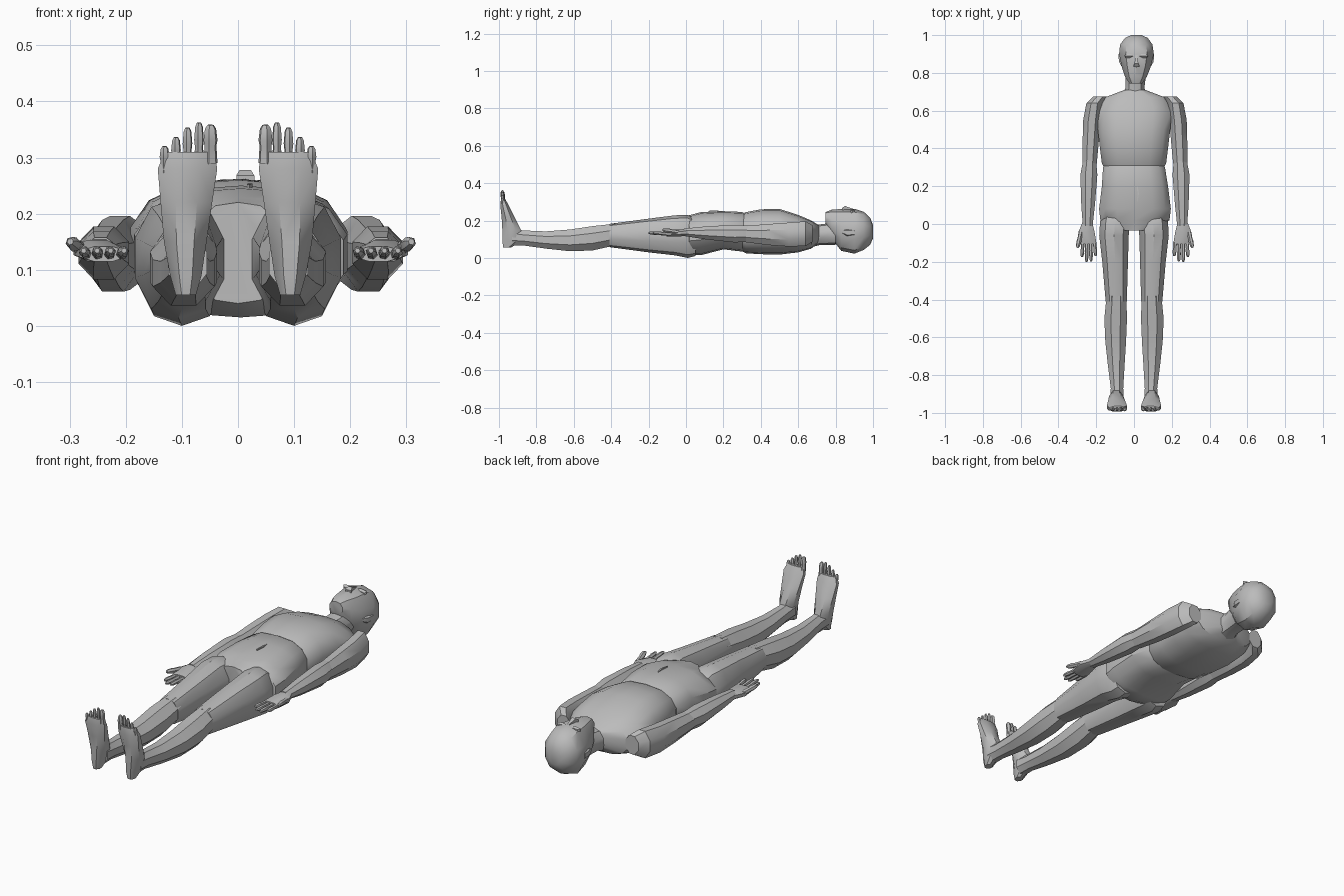
import bpy, bmesh, math
from mathutils import Vector

cube = bpy.data.objects.get("Cube")
if cube:
    bpy.data.objects.remove(cube, do_unlink=True)

# Single matte grey for the whole figure
grey = bpy.data.materials.new("mid_grey")
grey.use_nodes = True
tone = (.5, .5, .5, 1)
grey.diffuse_color = tone
shader = next(node for node in grey.node_tree.nodes if node.type == "BSDF_PRINCIPLED")
shader.inputs["Base Color"].default_value = tone


def finish(name, mesh_data, angle):
    """Turn a bmesh into a named, shaded object."""
    bmesh.ops.recalc_face_normals(mesh_data, faces=mesh_data.faces)
    mesh = bpy.data.meshes.new(name)
    mesh_data.to_mesh(mesh)
    mesh_data.free()
    mesh.materials.append(grey)
    obj = bpy.data.objects.new(name, mesh)
    bpy.context.collection.objects.link(obj)
    bpy.ops.object.select_all(action="DESELECT")
    obj.select_set(True)
    bpy.context.view_layer.objects.active = obj
    bpy.ops.object.shade_smooth_by_angle(angle=math.radians(angle))
    return obj


def loft(name, rings, sides=8, axis="Y", mirror=1, shift=0, power=1, angle=35):
    """Skin rings of (station, centre a, centre b, radius a, radius b)."""
    bm = bmesh.new()
    loops = []
    for station, ca, cb, ra, rb in rings:
        loop = []
        for i in range(sides):
            turn = math.tau * (i + .5) / sides
            c, s = math.cos(turn), math.sin(turn)
            reach = math.cos(math.pi / sides)
            a = ca + ra * math.copysign(min(1, abs(c) / reach) ** power, c)
            b = cb + rb * math.copysign(min(1, abs(s) / reach) ** power, s)
            x = a * mirror + shift
            loop.append(bm.verts.new((x, station, b) if axis == "Y" else (x, b, station)))
        loops.append(loop)
    for low, high in zip(loops, loops[1:]):
        for i in range(sides):
            j = (i + 1) % sides
            bm.faces.new((low[i], low[j], high[j], high[i]))
    bm.faces.new(loops[0])
    bm.faces.new(loops[-1])
    return finish(name, bm, angle)


def digit(name, start, end, radius, mirror, shift=0):
    """Tapered finger or toe with a slight knuckle in the middle."""
    bm = bmesh.new()
    start, end = Vector(start), Vector(end)
    direction = (end - start).normalized()
    across = direction.cross(Vector((1, .2, .3))).normalized()
    other = direction.cross(across)
    loops = []
    for along, scale in ((0, 1), (.45, .85), (.6, 1), (.9, .8), (1, .45)):
        centre = start.lerp(end, along)
        loop = []
        for i in range(6):
            turn = math.tau * i / 6
            p = centre + radius * scale * (across * math.cos(turn) + other * math.sin(turn))
            loop.append(bm.verts.new((p.x * mirror + shift, p.y, p.z)))
        loops.append(loop)
    for low, high in zip(loops, loops[1:]):
        for i in range(6):
            j = (i + 1) % 6
            bm.faces.new((low[i], low[j], high[j], high[i]))
    bm.faces.new(loops[0])
    bm.faces.new(loops[-1])
    return finish(name, bm, 40)


# Torso: ribcage overlapping a separate abdomen and pelvis
loft("chest", [
    (.71, .005, .13, .055, .045), (.67, .005, .125, .16, .075),
    (.6, .005, .13, .195, .1), (.5, 0, .14, .192, .122),
    (.4, 0, .14, .18, .12), (.32, 0, .135, .17, .11), (.27, 0, .135, .14, .085),
], sides=14, power=.85)
loft("pelvis", [
    (.35, 0, .14, .13, .08), (.3, 0, .14, .164, .106),
    (.2, .005, .148, .175, .102), (.08, .005, .13, .19, .115),
    (.02, .005, .122, .183, .107), (-.035, 0, .13, .08, .09),
], sides=14, power=.85)
loft("navel", [(.2, .018, .245, .002, .004), (.16, .022, .25, .004, .004),
               (.12, .018, .248, .002, .004)], sides=4)

# Neck, head and face
loft("neck", [(.66, 0, .115, .075, .06), (.72, .005, .125, .05, .055),
              (.8, .01, .13, .055, .06)], sides=10)
loft("head", [
    (.745, .01, .215, .035, .03), (.78, .01, .18, .058, .078),
    (.83, .012, .15, .076, .112), (.9, .013, .143, .092, .12),
    (.95, .012, .145, .086, .102), (.985, .013, .143, .06, .072),
    (1, .013, .14, .028, .035),
], sides=10)
loft("nose", [(.9, .013, .252, .005, .008), (.85, .013, .26, .01, .018),
              (.835, .013, .25, .016, .018)], sides=4)
loft("lips", [(.806, .011, .243, .016, .004), (.798, .011, .24, .024, .012),
              (.79, .011, .238, .014, .006)], sides=6)

for side, m in (("left", 1), ("right", -1)):
    shift = .005
    # Ears and brows
    loft(side + "_ear", [(.9, .084, .135, .01, .018), (.86, .08, .135, .012, .02),
                         (.835, .07, .14, .008, .01)], 6, mirror=m, shift=.012)
    loft(side + "_brow", [(.9, .036, .25, .018, .006), (.89, .036, .25, .026, .012),
                          (.88, .036, .245, .02, .008)], 6, mirror=m, shift=.012)

    # Arms
    loft(side + "_upper_arm", [
        (.675, .185, .13, .035, .045), (.64, .215, .13, .042, .066),
        (.55, .228, .125, .046, .064), (.44, .234, .125, .043, .056),
        (.32, .24, .128, .038, .044),
    ], mirror=m, shift=shift)
    loft(side + "_forearm", [
        (.34, .24, .13, .034, .043), (.26, .244, .13, .045, .047),
        (.1, .248, .134, .036, .034), (-.01, .25, .137, .026, .02),
    ], mirror=m, shift=shift)

    # Hands, palms up with thumbs outward
    loft(side + "_palm", [(.01, .252, .136, .026, .018), (-.04, .256, .134, .042, .019),
                          (-.105, .245, .128, .042, .013)], mirror=m, shift=shift)
    for i, tip in enumerate((-.175, -.2, -.198, -.17)):
        base = .276 - .021 * i
        digit(f"{side}_finger_{i + 1}", (base, -.095, .128), (base + .004 - .003 * i, tip, .134),
              .0105, m, shift)
    digit(side + "_thumb", (.285, -.04, .137), (.304, -.125, .15), .013, m, shift)

    # Legs
    loft(side + "_thigh", [
        (.05, .095, .11, .075, .1), (.01, .1, .115, .08, .115),
        (-.06, .106, .121, .078, .107), (-.2, .1, .12, .068, .09),
        (-.41, .094, .12, .056, .062),
    ], mirror=m, sides=10)
    loft(side + "_shin", [
        (-.38, .093, .125, .052, .058), (-.5, .097, .105, .06, .065),
        (-.62, .097, .094, .055, .058), (-.75, .094, .096, .044, .046),
        (-.87, .09, .107, .033, .04), (-.93, .09, .112, .035, .045),
    ], mirror=m, sides=8)

    # Feet stand upright on their heels
    loft(side + "_foot", [
        (.055, .093, -.957, .018, .02), (.09, .093, -.93, .028, .052),
        (.15, .094, -.932, .038, .05), (.22, .092, -.952, .046, .034),
        (.28, .09, -.97, .053, .023), (.31, .086, -.977, .044, .013),
    ], axis="Z", mirror=m)
    for i, tip in enumerate((.358, .362, .353, .336, .32)):
        base = .049 + .0205 * i
        digit(f"{side}_toe_{i + 1}", (base, -.975, .29 - .004 * i), (base, -.982, tip),
              .009 if i else .013, m)
